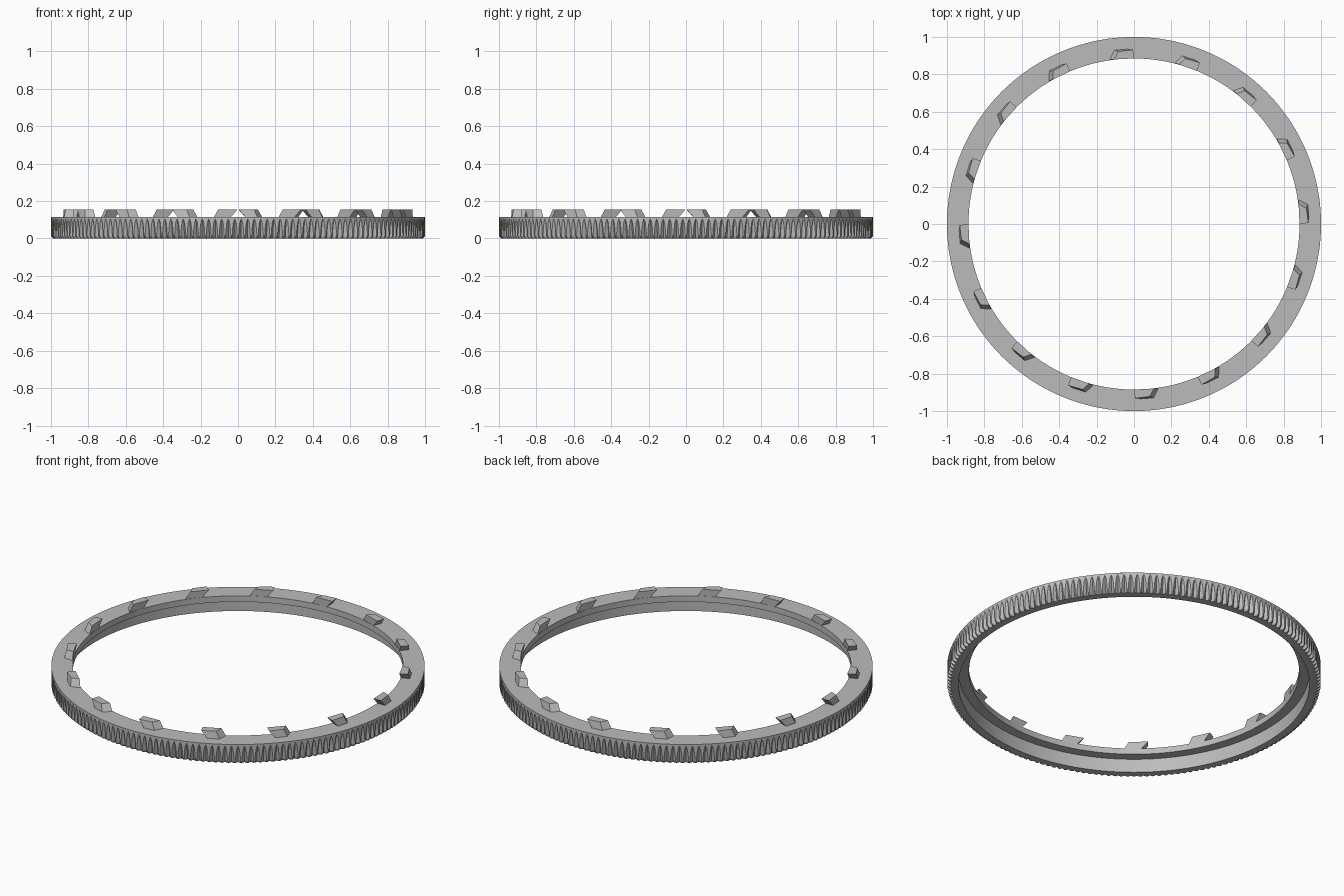
import bpy, bmesh, math

if "Cube" in bpy.data.objects:
    bpy.data.objects.remove(bpy.data.objects["Cube"])

TEETH, LUGS = 180, 16
PITCH = 2 * math.pi / TEETH

grey = bpy.data.materials.new("grey")
grey.diffuse_color = (0.5, 0.5, 0.5, 1)
grey.use_nodes = True
grey.node_tree.nodes["Principled BSDF"].inputs["Base Color"].default_value = grey.diffuse_color


def finish(name, bm, angle=None):
    bmesh.ops.recalc_face_normals(bm, faces=bm.faces)
    me = bpy.data.meshes.new(name)
    bm.to_mesh(me)
    bm.free()
    me.materials.append(grey)
    ob = bpy.data.objects.new(name, me)
    bpy.context.collection.objects.link(ob)
    if angle:
        bpy.context.view_layer.objects.active = ob
        ob.select_set(True)
        bpy.ops.object.shade_smooth_by_angle(angle=math.radians(angle))
        ob.select_set(False)


# Ring section: radius, height, groove half width (in pitches), groove depth
SECTION = [
    (0.885, 0.115, 0.25, 0), (1.0, 0.115, 0.25, 0),        # flat top
    (1.0, 0.104, 0.03, 0), (1.0, 0.085, 0.22, 0.009),      # pointed groove tops
    (1.0, 0.05, 0.34, 0.016), (1.0, 0.012, 0.40, 0.021),
    (0.988, 0.0, 0.40, 0.012),                             # bevelled foot
    (0.94, 0.0, 0.25, 0), (0.94, 0.08, 0.25, 0),           # inner wall
    (0.885, 0.08, 0.25, 0),                                # underside of lip
]

bm = bmesh.new()
columns = []
for t in range(TEETH):
    for k in range(4):      # crest, groove edge, groove floor, groove edge
        col = []
        for r, z, half, depth in SECTION:
            offset = (0, 0.5 - half, 0.5, 0.5 + half)[k]
            a = (t + offset) * PITCH
            rr = r - (depth if k == 2 else 0)
            col.append(bm.verts.new((rr * math.cos(a), rr * math.sin(a), z)))
        columns.append(col)
n = len(SECTION)
for i, c in enumerate(columns):
    d = columns[(i + 1) % len(columns)]
    for j in range(n):
        m = (j + 1) % n
        bm.faces.new((c[j], d[j], d[m], c[m]))
finish("knurled_ring", bm, 12)

# Leaning lugs: ramp at one end, overhang at the other
BASE = [(-0.040, 0.885), (-0.040, 0.935), (-0.105, 0.930), (-0.130, 0.880)]
TOP = [(-0.002, 0.885), (-0.005, 0.932), (-0.085, 0.922), (-0.105, 0.880)]
bm = bmesh.new()
for i in range(LUGS):
    a = 2 * math.pi * i / LUGS
    ca, sa = math.cos(a), math.sin(a)

    def loop(points, z):
        return [bm.verts.new((x * ca - y * sa, x * sa + y * ca, z)) for x, y in points]

    lo, hi = loop(BASE, 0.113), loop(TOP, 0.156)
    bm.faces.new(lo)
    bm.faces.new(hi)
    for j in range(4):
        m = (j + 1) % 4
        bm.faces.new((lo[j], lo[m], hi[m], hi[j]))
finish("locking_lugs", bm)
